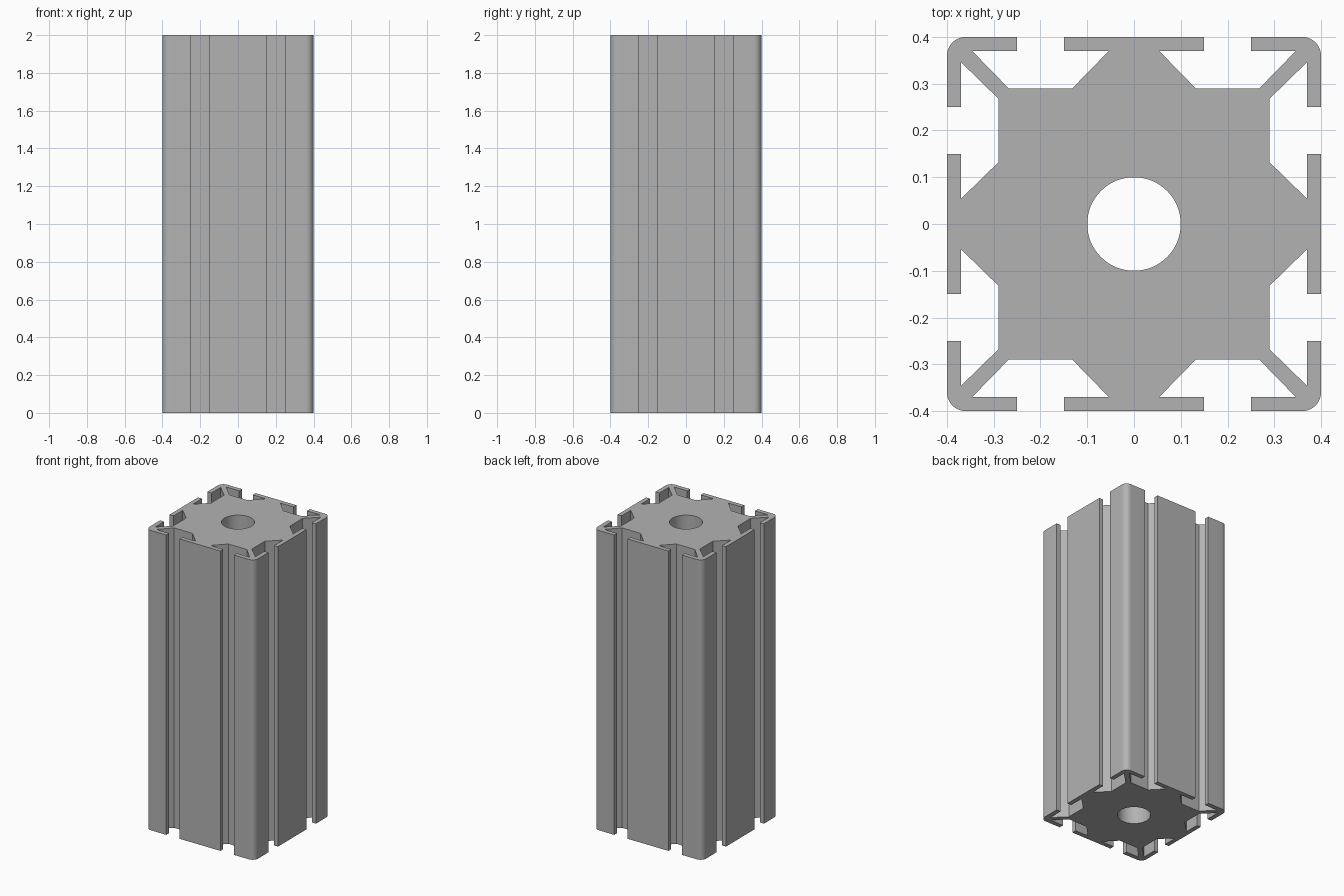
import bpy
import bmesh
from math import cos, sin, pi, radians
from mathutils import Matrix, Vector

cube = bpy.data.objects.get("Cube")
if cube:
    bpy.data.objects.remove(cube, do_unlink=True)

HEIGHT = 2.0
HALF = 0.4        # half width of the profile
LIP = 0.37        # inner side of the slot lips
FLOOR = 0.29      # slot floor
FILLET = 0.04     # outer corner radius
BORE = 0.1        # radius of the central hole

# Aluminium material
metal = bpy.data.materials.new("aluminium grey")
metal.use_nodes = True
grey = (0.45, 0.45, 0.45, 1)
metal.diffuse_color = grey
metal.node_tree.nodes["Principled BSDF"].inputs["Base Color"].default_value = grey


def octant():
    """One slot, from the middle of a side to the corner diagonal."""
    pts = [(0.15, HALF), (0.15, LIP), (0.054, LIP), (0.132, FLOOR),
           (0.268, FLOOR), (0.346, LIP), (0.25, LIP), (0.25, HALF)]
    c = HALF - FILLET
    steps = 6
    for i in range(steps + 1):
        a = pi / 2 - pi / 4 * i / steps
        pts.append((c + FILLET * cos(a), c + FILLET * sin(a)))
    return [Vector((x, y, 0)) for x, y in pts]


def outline():
    """Mirror the octant over the diagonal and repeat it on four sides."""
    half = octant()
    quarter = half + [Vector((p.y, p.x, 0)) for p in reversed(half[:-1])]
    return [Matrix.Rotation(-k * pi / 2, 3, "Z") @ p
            for k in range(4) for p in quarter]


def add_loop(bm, points):
    verts = [bm.verts.new(p) for p in points]
    return [bm.edges.new((v, verts[i - 1])) for i, v in enumerate(verts)]


# Slotted cross-section with a round bore
bm = bmesh.new()
edges = add_loop(bm, outline())
sides = 64
edges += add_loop(bm, [Vector((BORE * cos(2 * pi * i / sides),
                               BORE * sin(2 * pi * i / sides), 0))
                       for i in range(sides)])
bmesh.ops.triangle_fill(bm, edges=edges, use_beauty=True, normal=(0, 0, 1))

# Extrude the section upward
result = bmesh.ops.extrude_face_region(bm, geom=bm.faces[:], use_keep_orig=True)
top = [g for g in result["geom"] if isinstance(g, bmesh.types.BMVert)]
bmesh.ops.translate(bm, verts=top, vec=(0, 0, HEIGHT))
bmesh.ops.recalc_face_normals(bm, faces=bm.faces[:])

mesh = bpy.data.meshes.new("slotted_extrusion")
bm.to_mesh(mesh)
bm.free()
mesh.materials.append(metal)
extrusion = bpy.data.objects.new("slotted_extrusion", mesh)
bpy.context.collection.objects.link(extrusion)

# Smooth the bore and corner fillets, keep the slot edges sharp
bpy.ops.object.select_all(action="DESELECT")
extrusion.select_set(True)
bpy.context.view_layer.objects.active = extrusion
bpy.ops.object.shade_smooth_by_angle(angle=radians(30))
